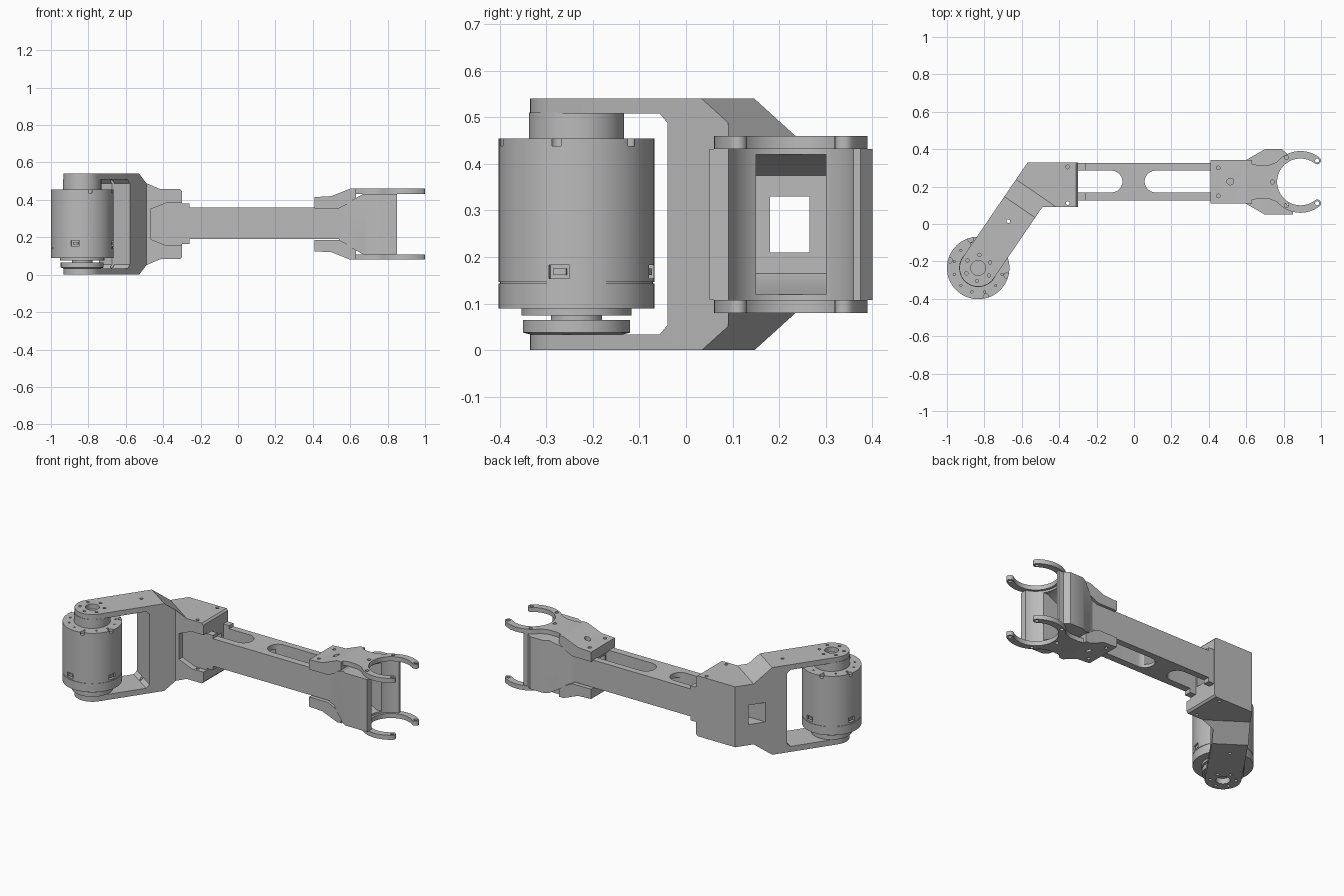
import bpy, bmesh
from math import sin, cos, radians, atan2
from mathutils import Vector

if "Cube" in bpy.data.objects:
    bpy.data.objects.remove(bpy.data.objects["Cube"], do_unlink=True)

TOP = 0.54                                   # full height, mirrored about its half
MOTOR = Vector((-0.833, -0.235, 0))
GRIP = Vector((0.89, 0.225, 0))
DIR = Vector((0.566, 0.824, 0))              # direction of the angled arm
SIDEWAYS = Vector((0.824, -0.566, 0))

grey = bpy.data.materials.new("machined grey")
grey.use_nodes = True
grey.diffuse_color = (0.5, 0.5, 0.5, 1)
grey.node_tree.nodes["Principled BSDF"].inputs["Base Color"].default_value = (0.5, 0.5, 0.5, 1)


# Frames turn profile coordinates (u, v) and depth w into space
def plan(u, v, w):
    return (u, v, w)


def side(u, v, w):
    return (u, w, v)


def along_arm(u, v, w):
    return MOTOR + DIR * u + SIDEWAYS * w + Vector((0, 0, v))


def arc(c, r, a, b, n=24):
    steps = [radians(a + (b - a) * i / n) for i in range(n + 1)]
    return [(c[0] + r * cos(t), c[1] + r * sin(t)) for t in steps]


def circle(c, r, n=32):
    return arc(c, r, 0, 360 - 360 / n, n - 1)


def flip(pts):
    return [(u, TOP - v) for u, v in pts]


def finish(name, bm):
    bmesh.ops.recalc_face_normals(bm, faces=bm.faces)
    me = bpy.data.meshes.new(name)
    bm.to_mesh(me)
    bm.free()
    me.materials.append(grey)
    ob = bpy.data.objects.new(name, me)
    bpy.context.collection.objects.link(ob)
    return ob


def prism(name, pts, lo, hi, frame=plan):
    bm = bmesh.new()
    a = [bm.verts.new(frame(u, v, lo)) for u, v in pts]
    b = [bm.verts.new(frame(u, v, hi)) for u, v in pts]
    bm.faces.new(a)
    bm.faces.new(b)
    for i in range(len(pts)):
        j = (i + 1) % len(pts)
        bm.faces.new((a[i], a[j], b[j], b[i]))
    return finish(name, bm)


def lathe(name, profile, n=64):
    bm = bmesh.new()
    rings = [[bm.verts.new((MOTOR.x + x - MOTOR.x, y, z)) for x, y in circle(MOTOR, r, n)]
             for r, z in profile]
    for a, b in zip(rings, rings[1:]):
        for i in range(n):
            j = (i + 1) % n
            bm.faces.new((a[i], a[j], b[j], b[i]))
    bm.faces.new(rings[0])
    bm.faces.new(rings[-1])
    return finish(name, bm)


def combine(ob, others, mode="DIFFERENCE"):
    bpy.context.view_layer.objects.active = ob
    for c in others:
        c.hide_render = True
        m = ob.modifiers.new("cut", "BOOLEAN")
        m.operation, m.solver, m.object = mode, "EXACT", c
        bpy.ops.object.modifier_apply(modifier=m.name)
        bpy.data.objects.remove(c, do_unlink=True)


def drill(points, r, lo=-0.1, hi=0.7):
    return [prism("drill", circle(p, r, 16), lo, hi) for p in points]


def rect(x0, x1, y0, y1):
    return [(x0, y0), (x1, y0), (x1, y1), (x0, y1)]


def tunnel():
    return prism("tunnel", rect(-0.8, 0.9, 0.21, 0.33), 0.18, 0.265, side)


# Motor: body, seam, bearing steps and both hubs
motor = lathe("motor", [
    (0.1, 0.034), (0.115, 0.038), (0.115, 0.065), (0.055, 0.065), (0.055, 0.075),
    (0.118, 0.075), (0.118, 0.09), (0.167, 0.09), (0.167, 0.143), (0.164, 0.143),
    (0.164, 0.146), (0.167, 0.146), (0.167, 0.455), (0.102, 0.455), (0.102, 0.51)])
combine(motor, drill(arc(MOTOR, 0.157, 45, 345, 5), 0.014, 0.438, 0.5))
combine(motor, drill(arc(MOTOR, 0.132, 15, 345, 11), 0.006, 0.44, 0.5))

# Sockets around the motor: recess with a small plug inside
for k in range(4):
    a = radians(-103 + 90 * k)
    out, across = Vector((cos(a), sin(a), 0)), Vector((-sin(a), cos(a), 0))

    def radial(u, v, w):
        return MOTOR + across * u + out * w + Vector((0, 0, v))

    combine(motor, [prism("socket", rect(-0.023, 0.023, 0.154, 0.183), 0.15, 0.2, radial)])
    prism("socket_plug", rect(-0.014, 0.014, 0.161, 0.176), 0.148, 0.162, radial)

# Angled bracket: footprint, then shaped by cutters
heading = atan2(DIR.y, DIR.x) * 180 / 3.14159
outline = arc(MOTOR, 0.1, heading + 90, heading + 270) + [
    (-0.49, 0.09), (-0.3, 0.09), (-0.3, 0.33), (-0.568, 0.33)]
bracket = prism("bracket", outline, 0, TOP)
window = [(-0.3, 0.034), (0.285, 0.034), (0.305, 0.054),
          (0.305, 0.488), (0.285, 0.508), (-0.3, 0.508)]
slope = [(0.394, TOP), (0.505, 0.457), (1.1, 0.457), (1.1, 0.7), (0.394, 0.7)]
flank = [(-0.467, 0.35), (-0.38, 0.385), (-0.2, 0.385)]
corner = [(-0.31, 0.47), (-0.31, 0.457), (-0.295, 0.44), (-0.28, 0.44), (-0.28, 0.47)]
combine(bracket, [
    prism("window", window, -0.3, 0.3, along_arm),
    prism("slope", slope, -0.7, 0.7, along_arm),
    prism("slope", flip(slope), -0.7, 0.7, along_arm),
    prism("flank", flank + flip(flank)[::-1], 0, 0.125, side),
    prism("corner", corner, 0, 0.5, side),
    prism("corner", flip(corner), 0, 0.5, side),
    tunnel()])
combine(bracket, drill([(-0.355, 0.305), (-0.355, 0.112), (-0.672, 0.015)], 0.01))
combine(bracket, drill([MOTOR], 0.04, 0.5, 0.6) + drill([MOTOR], 0.04, -0.1, 0.04))
bolts = arc(MOTOR, 0.07, 25, 325, 5)
combine(bracket, drill(bolts, 0.009, 0.52, 0.6) + drill(bolts, 0.009, -0.1, 0.02))

# Link beam with collar, two open slots and a lengthwise tunnel
link = prism("link_beam", rect(-0.45, 0.6, 0.19, 0.36), 0.125, 0.325, side)
combine(link, [prism("collar", rect(-0.32, -0.26, 0.165, 0.38), 0.125, 0.325, side)], "UNION")
slot_left = arc((-0.12, 0.227), 0.058, -90, 90) + [(-0.33, 0.285), (-0.33, 0.169)]
slot_right = arc((0.115, 0.227), 0.058, 90, 270) + [(0.43, 0.169), (0.43, 0.285)]
combine(link, [prism("slot", slot_left, 0, 0.6), prism("slot", slot_right, 0, 0.6), tunnel()])

# Flared cradle at the far end with a round seat
cradle_outline = [(0.54, 0.125), (0.57, 0.125), (0.7, 0.05), (0.85, 0.05), (0.85, 0.375),
                  (0.82, 0.375), (0.79, 0.4), (0.7, 0.4), (0.57, 0.325), (0.54, 0.325)]
cradle = prism("cradle", cradle_outline, 0.108, 0.432)
flare = [(0.5, 0.345), (0.54, 0.36), (0.67, 0.432), (0.67, 0.5), (0.5, 0.5)]
pocket = [(0.66, 0.375), (0.74, 0.42), (0.9, 0.42)]
combine(cradle, [
    prism("flare", flare, 0, 0.5, side),
    prism("flare", flip(flare), 0, 0.5, side),
    prism("seat", circle(GRIP, 0.14, 64), 0, 0.6),
    prism("pocket", pocket + flip(pocket)[::-1], 0.15, 0.3, side),
    tunnel()])

# Clamp plates and open ring claws, above and below
tip = [arc(GRIP, 0.145, a, a, 1)[0] for a in (52, 308)]
claw = ([(0.6, 0.12), (0.6, 0.33), (0.66, 0.315), (0.72, 0.315)]
        + arc(GRIP, 0.165, 140, 53) + arc(tip[0], 0.02, 52, -128, 10)
        + arc(GRIP, 0.125, 53, 307, 48) + arc(tip[1], 0.02, 128, -52, 10)
        + arc(GRIP, 0.165, 307, 220) + [(0.72, 0.135), (0.66, 0.135)])
clamp = [(0.41, 0.355), (0.41, 0.415), (0.5, 0.42), (0.6, 0.46),
         (0.63, 0.46), (0.63, 0.4), (0.54, 0.355)]
claw_holes = tip + [(0.815, 0.355), (0.815, 0.1), (0.74, 0.225)]
for level in ("upper", "lower"):
    up = level == "upper"
    lo, hi = (0.432, 0.46) if up else (TOP - 0.46, TOP - 0.432)
    ring = prism(level + "_claw", claw, lo, hi)
    combine(ring, drill(claw_holes, 0.011))
    plate = prism(level + "_clamp_plate", clamp if up else flip(clamp), 0.11, 0.342, side)
    combine(plate, drill([(0.45, 0.3), (0.45, 0.15)], 0.01) + drill([(0.515, 0.227)], 0.018))

# Smooth the round surfaces, keep machined edges sharp
bpy.ops.object.select_all(action="DESELECT")
for ob in bpy.context.collection.objects:
    if ob.type == "MESH" and grey.name in ob.data.materials:
        ob.select_set(True)
        bpy.context.view_layer.objects.active = ob
bpy.ops.object.shade_smooth_by_angle(angle=radians(30))
